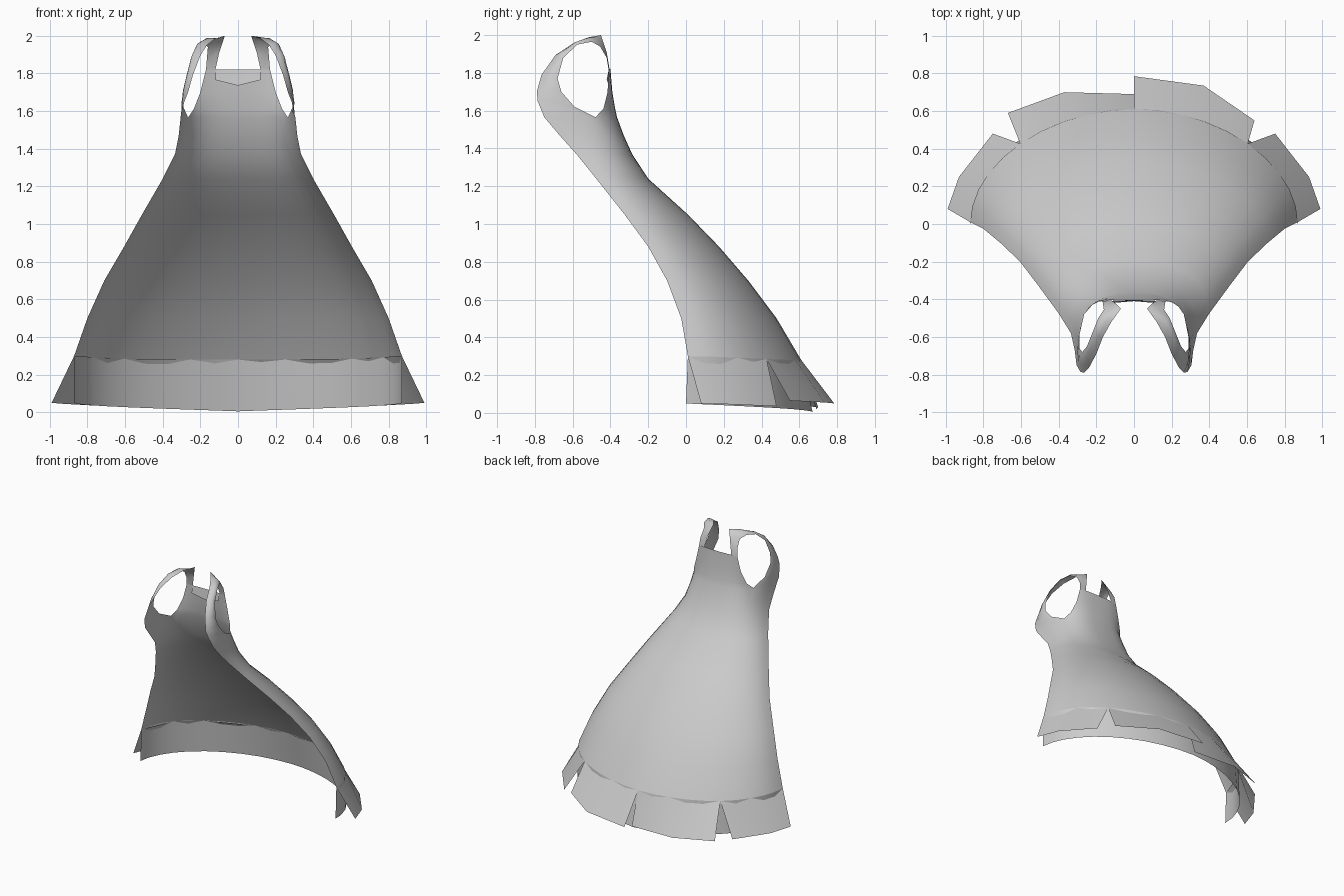
import bpy, bmesh, math
from mathutils import Vector

cube = bpy.data.objects.get("Cube")
if cube:
    bpy.data.objects.remove(cube, do_unlink=True)

cloth = bpy.data.materials.new("grey cloth")
cloth.use_nodes = True
GREY = (0.6, 0.6, 0.6, 1)
cloth.diffuse_color = GREY
cloth.node_tree.nodes["Principled BSDF"].inputs["Base Color"].default_value = GREY


def add_grid(bm, rows):
    """Skin a list of equally long point rows."""
    vs = [[bm.verts.new(p) for p in r] for r in rows]
    for a, b in zip(vs, vs[1:]):
        for i in range(len(a) - 1):
            bm.faces.new((a[i], a[i + 1], b[i + 1], b[i]))


def finish(name, bm, smooth=60):
    bmesh.ops.remove_doubles(bm, verts=bm.verts, dist=0.002)
    me = bpy.data.meshes.new(name)
    bm.to_mesh(me)
    bm.free()
    me.materials.append(cloth)
    ob = bpy.data.objects.new(name, me)
    bpy.context.collection.objects.link(ob)
    bpy.ops.object.select_all(action='DESELECT')
    ob.select_set(True)
    bpy.context.view_layer.objects.active = ob
    bpy.ops.object.shade_smooth_by_angle(angle=math.radians(smooth))
    return ob


def mirror(points):
    """Mirror points across x = 0, keeping the winding."""
    return [(-p[0], p[1], p[2]) for p in reversed(points)]


# Half width, front edge y, back y and roundness exponent at each height
LEVELS = [
    (0.28, 0.87, 0.01, 0.61, 1.9), (0.50, 0.80, -0.025, 0.48, 1.9),
    (0.70, 0.71, -0.10, 0.33, 1.95), (0.88, 0.605, -0.20, 0.175, 2.0),
    (1.05, 0.51, -0.325, 0.01, 2.1), (1.24, 0.40, -0.475, -0.20, 2.3),
    (1.37, 0.335, -0.58, -0.285, 2.6), (1.47, 0.315, -0.67, -0.33, 2.9),
    (1.565, 0.305, -0.75, -0.365, 3.0)]
N = 10        # columns per half
ARM = 6       # column of the armhole's lowest point


def section(z, w, yf, yb, n):
    """Half section from back centre to the front edge on +x."""
    pts = []
    for i in range(N + 1):
        t = math.pi / 2 * i / N
        s, c = math.sin(t), max(math.cos(t), 0.0)
        if i == N:
            c = 0.0
        lift = 0.02 * s ** 4 if z < 0.3 else 0.0
        pts.append((w * s ** (2 / n), yf + (yb - yf) * c ** (2 / n), z + lift))
    return pts


def full(half):
    return mirror(half)[:-1] + half


# Main drape
bm = bmesh.new()
add_grid(bm, [full(section(*lv)) for lv in LEVELS])
top = section(*LEVELS[-1])

# Back panel between the armholes: z, half width, edge y, centre y
rows = [full(top[:ARM + 1])]
for z, xa, ya, yb in [(1.61, 0.235, -0.437, -0.375), (1.70, 0.20, -0.415, -0.39),
                      (1.82, 0.17, -0.41, -0.40)]:
    half = []
    for p in top[:ARM + 1]:
        f = p[0] / top[ARM][0]
        half.append((xa * f, yb + (ya - yb) * f ** 3, z))
    rows.append(full(half))
add_grid(bm, rows)

# Shoulder straps: armhole edge and neck edge, from armpit over to the back
ARMHOLE = [(.29, -.59, 1.62), (.29, -.66, 1.70), (.275, -.68, 1.77), (.25, -.65, 1.88),
           (.22, -.575, 1.95), (.19, -.50, 1.965), (.16, -.455, 1.94),
           (.165, -.42, 1.88), (.17, -.41, 1.82)]
NECK = [(.285, -.785, 1.65), (.265, -.79, 1.70), (.24, -.765, 1.79), (.20, -.69, 1.895),
        (.165, -.60, 1.95), (.12, -.52, 1.985), (.07, -.45, 2.0),
        (.10, -.42, 1.91), (.12, -.405, 1.82)]
K = N - ARM
rows = [top[ARM:]]
for j, (a, b) in enumerate(zip(ARMHOLE, NECK)):
    a, b = Vector(a), Vector(b)
    bulge = Vector((0.012, 0, 0.012)) if j < 6 else Vector((0, 0, 0))
    rows.append([tuple(a.lerp(b, i / K) + bulge * math.sin(math.pi * i / K))
                 for i in range(K + 1)])
add_grid(bm, rows)
add_grid(bm, [mirror(r) for r in rows])
finish("cloak_body", bm)

# Small facing inside the back of the neck
bm = bmesh.new()
add_grid(bm, [[(-.12, -.42, 1.765), (0, -.41, 1.735), (.12, -.42, 1.765)],
              [(-.12, -.408, 1.82), (0, -.403, 1.82), (.12, -.408, 1.82)]])
finish("neck_facing", bm, 30)

# Inner hem band, hanging almost straight down
hem = section(*LEVELS[0])
low = []
for i, (x, y, z) in enumerate(hem):
    f = 1 - i / N
    low.append((x, y - 0.01 + 0.07 * f, 0.05 - 0.045 * f))
bm = bmesh.new()
add_grid(bm, [full(low), full(hem)])
finish("inner_hem", bm, 30)

# Outer hem flaps, flared and split at the back and the sides
SPLIT = 5
back_top = [hem[0], hem[2], hem[SPLIT]]
side_top = [hem[SPLIT], hem[7], hem[N]]
side_low = [(.75, .48, .035), (.93, .25, .045), (.99, .08, .05)]
flaps = {
    "left_back_flap": ([(0, .785, .05), (.37, .735, .055), (.64, .55, .065)], back_top),
    "right_back_flap": (mirror([(0, .69, .02), (.37, .70, .03), (.67, .59, .04)]),
                        mirror(back_top)),
    "left_side_flap": (side_low, side_top),
    "right_side_flap": (mirror(side_low), mirror(side_top)),
}
for name, (lower, upper) in flaps.items():
    bm = bmesh.new()
    add_grid(bm, [lower, upper])
    finish(name, bm, 30)
